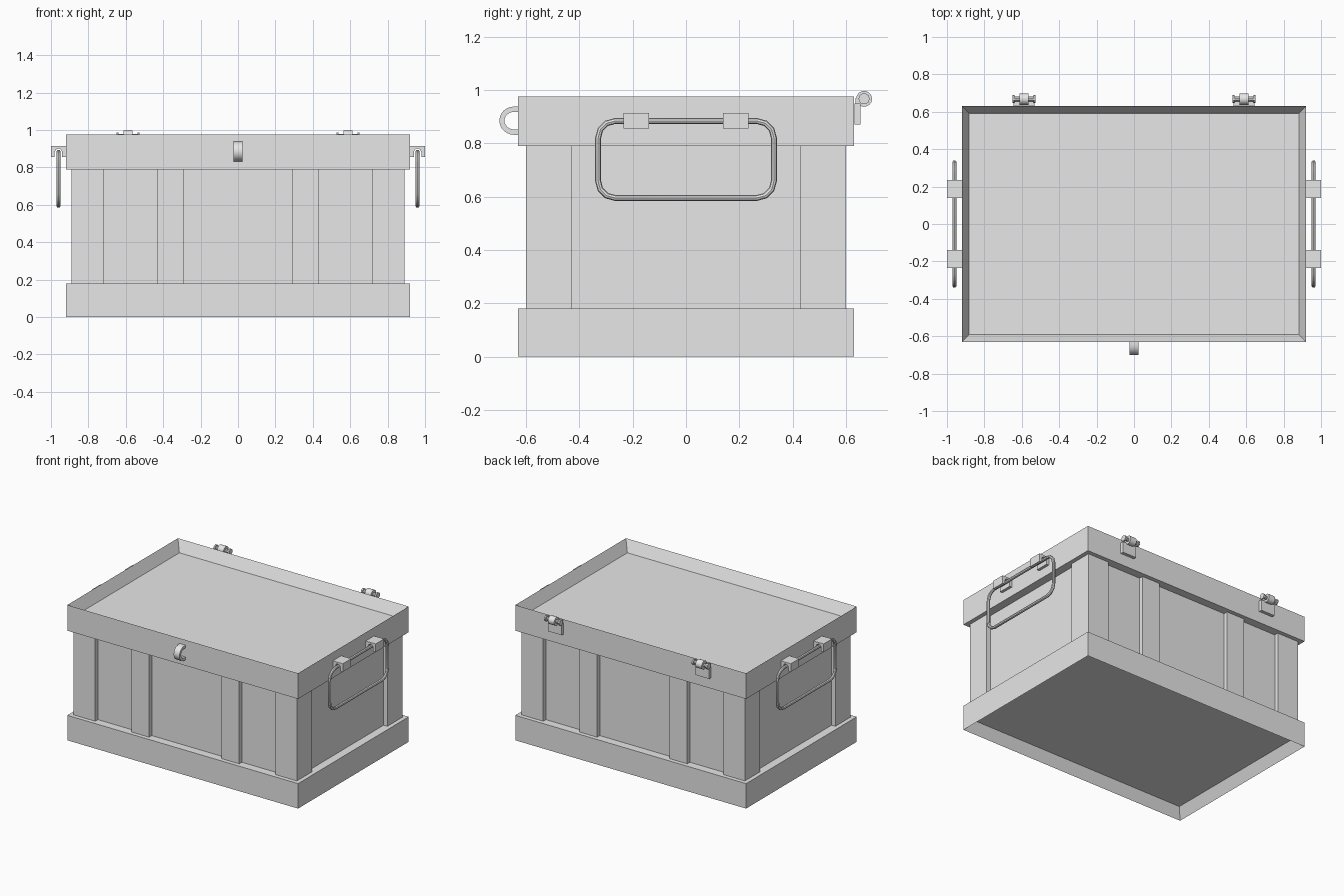
import bpy, bmesh
from math import sin, cos, pi, radians

cube = bpy.data.objects.get("Cube")
if cube:
    bpy.data.objects.remove(cube, do_unlink=True)

grey = bpy.data.materials.new("plain grey")
grey.use_nodes = True
grey.diffuse_color = (0.8, 0.8, 0.8, 1)
grey.node_tree.nodes["Principled BSDF"].inputs["Base Color"].default_value = (0.8, 0.8, 0.8, 1)


def finish(name, bm):
    bmesh.ops.recalc_face_normals(bm, faces=bm.faces)
    mesh = bpy.data.meshes.new(name)
    bm.to_mesh(mesh)
    bm.free()
    mesh.materials.append(grey)
    obj = bpy.data.objects.new(name, mesh)
    bpy.context.collection.objects.link(obj)
    return obj


def smooth(obj):
    bpy.ops.object.select_all(action="DESELECT")
    obj.select_set(True)
    bpy.context.view_layer.objects.active = obj
    bpy.ops.object.shade_smooth_by_angle(angle=radians(35))


def box_mesh(lo, hi):
    bm = bmesh.new()
    bmesh.ops.create_cube(bm, size=1)
    for v in bm.verts:
        for i in range(3):
            v.co[i] = hi[i] if v.co[i] > 0 else lo[i]
    return bm


def box(name, lo, hi):
    return finish(name, box_mesh(lo, hi))


def band(name, z0, z1, side, inset, depth):
    """Thick slab whose top (side=1) or bottom (side=-1) is a sunken panel."""
    bm = box_mesh((-0.92, -0.63, z0), (0.92, 0.63, z1))
    bm.normal_update()
    face = max(bm.faces, key=lambda f: f.normal.z * side)
    bmesh.ops.inset_region(bm, faces=[face], thickness=inset)
    for v in face.verts:
        v.co.z -= side * depth
    return finish(name, bm)


def prism(name, outline, axis, a, b):
    """Extrude a 2D outline along the x axis (0) or the y axis (1)."""
    bm = bmesh.new()
    verts = [bm.verts.new((a, p, q) if axis == 0 else (p, a, q)) for p, q in outline]
    face = bm.faces.new(verts)
    new = bmesh.ops.extrude_face_region(bm, geom=[face])["geom"]
    for v in new:
        if isinstance(v, bmesh.types.BMVert):
            v.co[axis] = b
    return finish(name, bm)


def arc(cx, cy, rx, ry, start, end, steps):
    angles = [radians(start + (end - start) * i / steps) for i in range(steps + 1)]
    return [(cx + rx * cos(t), cy + ry * sin(t)) for t in angles]


def disc(cy, cz, r, sides):
    return arc(cy, cz, r, r, 0, 360, sides)[:-1]


# Bands and recessed body
band("base_band", 0, 0.18, -1, 0.055, 0.075)
band("lid_band", 0.79, 0.975, 1, 0.055, 0.08)
box("body", (-0.86, -0.57, 0.17), (0.86, 0.57, 0.8))

# Corner posts and upright slats
for sx, side in ((1, "left"), (-1, "right")):
    for sy, end in ((1, "back"), (-1, "front")):
        xs = sorted((sx * 0.718, sx * 0.89))
        ys = sorted((sy * 0.43, sy * 0.6))
        box(f"{end}_{side}_post", (xs[0], ys[0], 0.17), (xs[1], ys[1], 0.8))
        xs = sorted((sx * 0.288, sx * 0.43))
        ys = sorted((sy * 0.55, sy * 0.6))
        box(f"{end}_{side}_slat", (xs[0], ys[0], 0.17), (xs[1], ys[1], 0.8))

# Front loop
outer = [(-0.62, 0.938)] + arc(-0.645, 0.885, 0.055, 0.053, 90, 270, 12) + [(-0.62, 0.832)]
inner = [(-0.62, 0.852)] + arc(-0.645, 0.885, 0.036, 0.033, 270, 90, 12) + [(-0.62, 0.918)]
smooth(prism("front_loop", outer + inner, 0, -0.023, 0.023))


# Carrying handles with clips
def handle(name, x):
    r, hy, z0, z1 = 0.065, 0.33, 0.595, 0.884
    path = []
    for cy, cz, start in ((hy - r, z1 - r, 0), (r - hy, z1 - r, 90),
                          (r - hy, z0 + r, 180), (hy - r, z0 + r, 270)):
        path += arc(cy, cz, r, r, start, start + 90, 3)
    curve = bpy.data.curves.new(name, "CURVE")
    curve.dimensions = "3D"
    curve.bevel_depth = 0.011
    curve.bevel_resolution = 2
    spline = curve.splines.new("POLY")
    spline.points.add(len(path) - 1)
    for point, (y, z) in zip(spline.points, path):
        point.co = (x, y, z, 1)
    spline.use_cyclic_u = True
    curve.materials.append(grey)
    obj = bpy.data.objects.new(name, curve)
    bpy.context.collection.objects.link(obj)
    bpy.ops.object.select_all(action="DESELECT")
    obj.select_set(True)
    bpy.context.view_layer.objects.active = obj
    bpy.ops.object.convert(target="MESH")
    smooth(bpy.context.view_layer.objects.active)


for s, side in ((1, "left"), (-1, "right")):
    handle(f"{side}_handle", s * 0.96)
    slot = arc(0.96, 0.882, 0.02, 0.02, 0, 180, 4)
    clip = [(0.98, 0.855)] + slot + [(0.94, 0.855), (0.915, 0.855),
                                     (0.915, 0.914), (1.0, 0.914), (1.0, 0.855)]
    clip = [(s * x, z) for x, z in clip]
    for y, end in ((-0.187, "front"), (0.187, "back")):
        prism(f"{side}_{end}_clip", clip, 1, y - 0.048, y + 0.048)

# Back hinges: plate, rolled barrel, pin and flared pin ends
for s, side in ((1, "left"), (-1, "right")):
    x = s * 0.588
    box(f"{side}_hinge_plate", (x - 0.055, 0.632, 0.87), (x + 0.055, 0.655, 0.95))
    box(f"{side}_hinge_neck", (x - 0.025, 0.636, 0.94), (x + 0.025, 0.655, 0.97))
    smooth(prism(f"{side}_hinge_barrel", disc(0.668, 0.967, 0.03, 14), 0, x - 0.025, x + 0.025))
    smooth(prism(f"{side}_hinge_pin", disc(0.668, 0.967, 0.013, 10), 0, x - 0.055, x + 0.055))
    for e, end in ((1, "left"), (-1, "right")):
        smooth(prism(f"{side}_hinge_{end}_cap", disc(0.668, 0.967, 0.021, 10), 0,
                     x + e * 0.05, x + e * 0.062))
